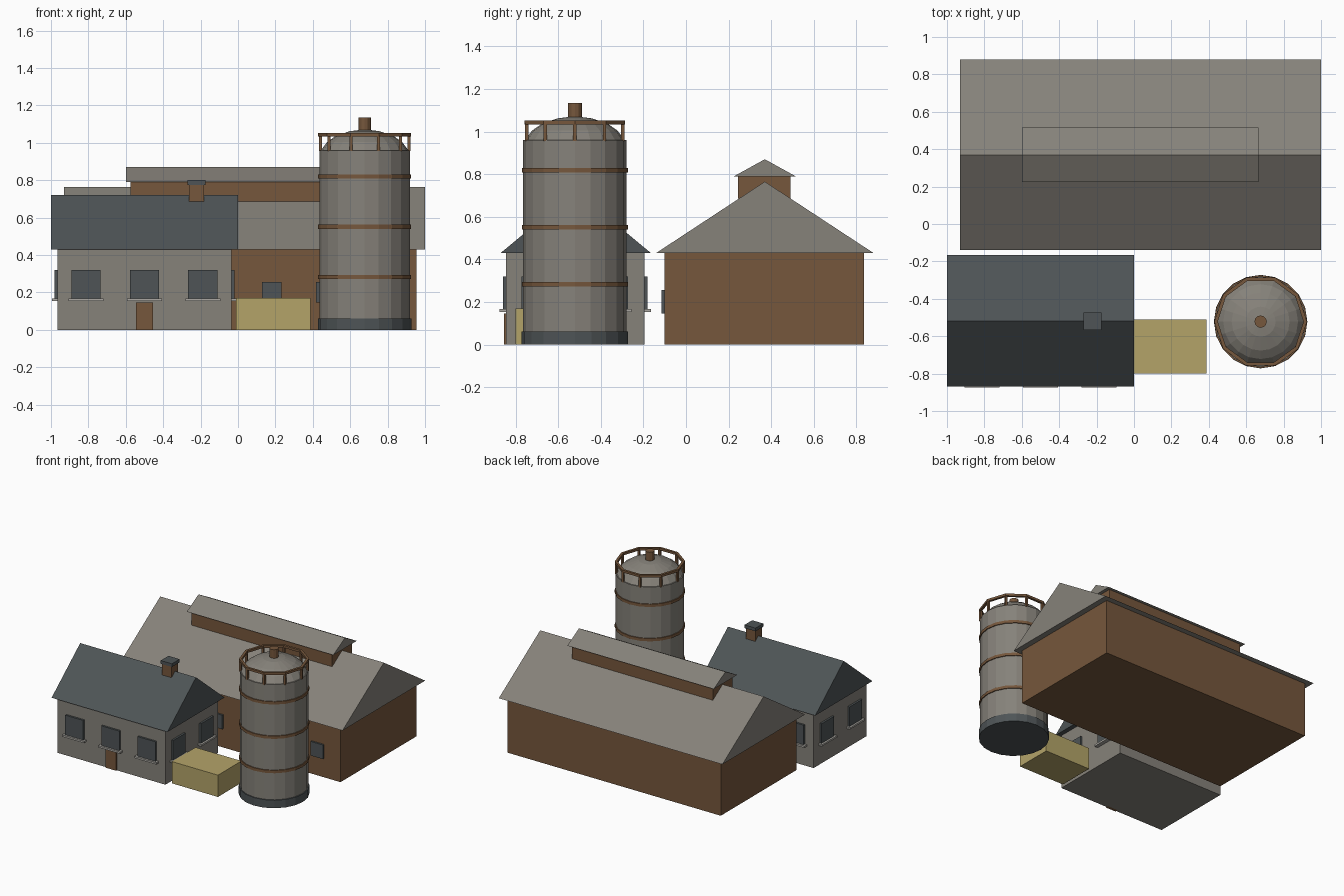
import bpy, bmesh, math
from mathutils import Vector, Matrix

cube = bpy.data.objects.get("Cube")
if cube:
    bpy.data.objects.remove(cube, do_unlink=True)


def material(name, rgb):
    lin = [((c / 255 + 0.055) / 1.055) ** 2.4 for c in rgb] + [1]
    m = bpy.data.materials.new(name)
    m.use_nodes = True
    m.diffuse_color = lin
    m.node_tree.nodes["Principled BSDF"].inputs["Base Color"].default_value = lin
    return m


STONE = material("warm grey", (134, 130, 122))
SLATE = material("dark slate", (78, 84, 86))
WOOD = material("brown wood", (118, 87, 60))
HAY = material("straw yellow", (180, 164, 105))
SILL = material("pale grey", (172, 169, 163))


def finish(name, bm, mat):
    bmesh.ops.recalc_face_normals(bm, faces=bm.faces)
    mesh = bpy.data.meshes.new(name)
    bm.to_mesh(mesh)
    bm.free()
    mesh.materials.append(mat)
    ob = bpy.data.objects.new(name, mesh)
    bpy.context.collection.objects.link(ob)
    return ob


def box(name, x, y, z, mat):
    bm = bmesh.new()
    mid = Vector((sum(x) / 2, sum(y) / 2, sum(z) / 2))
    size = (x[1] - x[0], y[1] - y[0], z[1] - z[0], 1)
    bmesh.ops.create_cube(bm, size=1, matrix=Matrix.Translation(mid) @ Matrix.Diagonal(size))
    return finish(name, bm, mat)


def gable_roof(name, x, y, z, mat):
    """Closed triangular prism with its ridge along x."""
    bm = bmesh.new()
    outline = [(y[0], z[0]), (y[1], z[0]), (sum(y) / 2, z[1])]
    face = bm.faces.new([bm.verts.new((x[0], *p)) for p in outline])
    ext = bmesh.ops.extrude_face_region(bm, geom=[face], use_keep_orig=True)
    moved = [v for v in ext["geom"] if isinstance(v, bmesh.types.BMVert)]
    bmesh.ops.translate(bm, verts=moved, vec=(x[1] - x[0], 0, 0))
    return finish(name, bm, mat)


def lathe(name, profile, sides, mat, centre, closed=False):
    """Spin a (radius, z) profile about a vertical axis."""
    bm = bmesh.new()
    verts = [bm.verts.new((r, 0, z)) for r, z in profile]
    edges = [bm.edges.new(p) for p in zip(verts, verts[1:])]
    if closed:
        edges.append(bm.edges.new((verts[-1], verts[0])))
    bmesh.ops.spin(bm, geom=verts + edges, cent=(0, 0, 0), axis=(0, 0, 1),
                   angle=math.tau, steps=sides, use_merge=True)
    bmesh.ops.remove_doubles(bm, verts=bm.verts, dist=0.0005)
    bmesh.ops.translate(bm, verts=bm.verts, vec=(*centre, 0))
    return finish(name, bm, mat)


# Barn with raised ridge vent
box("barn_walls", (-0.885, 0.955), (-0.10, 0.835), (0, 0.43), WOOD)
gable_roof("barn_roof", (-0.93, 1.0), (-0.14, 0.88), (0.43, 0.765), STONE)
box("ridge_vent_walls", (-0.575, 0.64), (0.245, 0.49), (0.685, 0.795), WOOD)
gable_roof("ridge_vent_roof", (-0.60, 0.665), (0.225, 0.515), (0.79, 0.87), STONE)
for i in range(6):
    cx = -0.69 + 0.29 * i
    box(f"barn_window_{i + 1}", (cx - 0.053, cx + 0.053), (-0.114, -0.09), (0.147, 0.257), SLATE)

# House
HX, HY = (-0.965, -0.035), (-0.845, -0.195)
box("house_walls", HX, HY, (0, 0.43), STONE)
gable_roof("house_roof", (-1.0, 0.0), (-0.87, -0.165), (0.43, 0.722), SLATE)
box("house_door", (-0.545, -0.455), (-0.854, -0.83), (0, 0.147), WOOD)
box("chimney", (-0.262, -0.182), (-0.56, -0.48), (0.66, 0.78), WOOD)
box("chimney_cap", (-0.27, -0.174), (-0.567, -0.472), (0.775, 0.80), SLATE)


def house_window(name, axis, along, wall, out):
    """Pane and sill on a wall; out is the outward sign across the wall."""
    for part, half, depth, z, mat in (("pane", 0.078, 0.015, (0.167, 0.32), SLATE),
                                      ("sill", 0.094, 0.03, (0.153, 0.167), SILL)):
        span = (along - half, along + half)
        across = sorted((wall - 0.01 * out, wall + depth * out))
        x, y = (span, across) if axis == "x" else (across, span)
        box(f"{name}_{part}", x, y, z, mat)


for side, wall, out in (("front", HY[0], -1), ("back", HY[1], 1)):
    for i in range(3):
        house_window(f"{side}_window_{i + 1}", "x", -0.812 + 0.312 * i, wall, out)
for side, wall, out in (("right", HX[0], -1), ("left", HX[1], 1)):
    for i in range(2):
        house_window(f"{side}_window_{i + 1}", "y", -0.695 + 0.345 * i, wall, out)

# Straw stack
box("straw_stack", (-0.01, 0.387), (-0.80, -0.51), (0, 0.17), HAY)

# Silo
C = (0.677, -0.522)
lathe("silo_body", [(0, 0.01), (0.242, 0.01), (0.242, 0.96), (0, 0.96)], 20, STONE, C)
lathe("silo_base", [(0, 0), (0.25, 0), (0.25, 0.062), (0, 0.062)], 20, SLATE, C)
lathe("silo_dome", [(0.238, 0.955), (0.2, 1.005), (0.155, 1.036), (0.08, 1.062), (0, 1.072)],
      20, STONE, C)
lathe("silo_vent", [(0, 1.05), (0.033, 1.05), (0.033, 1.135), (0, 1.135)], 12, WOOD, C)


def ring(name, inner, outer, z0, z1, sides):
    lathe(name, [(inner, z0), (outer, z0), (outer, z1), (inner, z1)], sides, WOOD, C, True)


for i in range(3):
    z = 0.283 + 0.268 * i
    ring(f"silo_band_{i + 1}", 0.235, 0.249, z - 0.011, z + 0.011, 20)

# Walkway railing
POSTS = 10
ring("railing_top", 0.229, 0.248, 1.034, 1.052, POSTS)
for i in range(POSTS):
    a = math.tau * i / POSTS
    px, py = C[0] + 0.237 * math.cos(a), C[1] + 0.237 * math.sin(a)
    box(f"railing_post_{i + 1}", (px - 0.008, px + 0.008), (py - 0.008, py + 0.008),
        (0.955, 1.04), WOOD)
